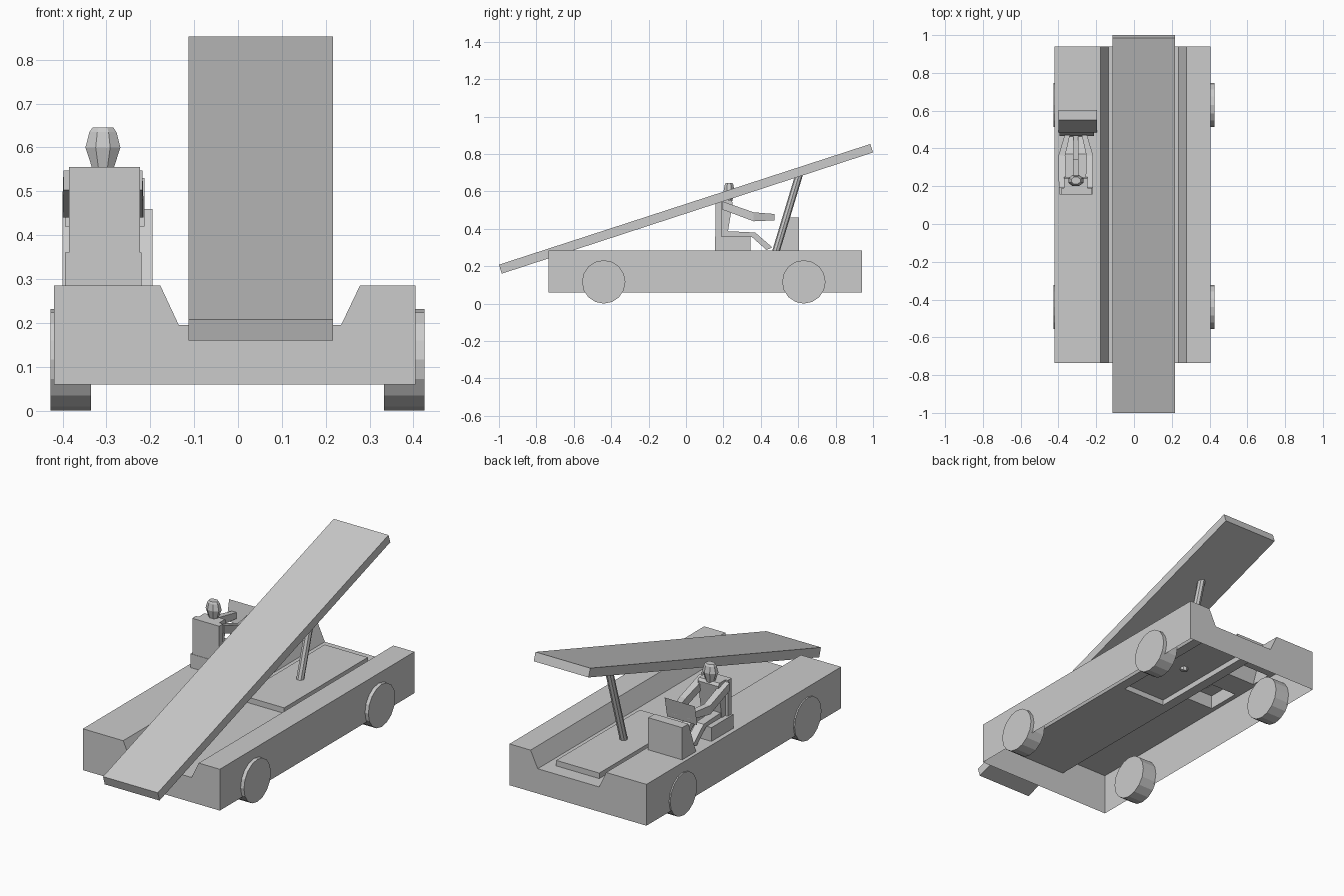
import bpy, bmesh, math
from mathutils import Vector, Matrix

if "Cube" in bpy.data.objects:
    bpy.data.objects.remove(bpy.data.objects["Cube"])


def finish(name, bm, open_bottom=False):
    bmesh.ops.recalc_face_normals(bm, faces=bm.faces)
    if open_bottom:
        under = [f for f in bm.faces if f.normal.z < -0.9]
        bmesh.ops.delete(bm, geom=under, context='FACES')
    me = bpy.data.meshes.new(name)
    bm.to_mesh(me)
    bm.free()
    ob = bpy.data.objects.new(name, me)
    bpy.context.collection.objects.link(ob)
    return ob


def loft(bm, rings):
    """Skin a list of equal-length point rings and cap both ends."""
    vs = [[bm.verts.new(p) for p in r] for r in rings]
    n = len(vs[0])
    for a, b in zip(vs, vs[1:]):
        for i in range(n):
            j = (i + 1) % n
            bm.faces.new((a[i], a[j], b[j], b[i]))
    bm.faces.new(vs[0])
    bm.faces.new(vs[-1])


def prism(name, profile, x0, x1, open_bottom=False):
    """Extrude a (y, z) profile from x0 to x1."""
    bm = bmesh.new()
    loft(bm, [[(x, y, z) for y, z in profile] for x in (x0, x1)])
    return finish(name, bm, open_bottom)


def rect(y0, y1, z0, z1):
    return [(y0, z0), (y1, z0), (y1, z1), (y0, z1)]


def limb(name, points, sizes):
    """Square-section limb along points running in +y; sizes = (half x, half z)."""
    bm = bmesh.new()
    loft(bm, [[(x + sx * w, y, z + sz * h)
               for sx, sz in ((-1, -1), (1, -1), (1, 1), (-1, 1))]
              for (x, y, z), (w, h) in zip(points, sizes)])
    return finish(name, bm)


def cut_hole(bm, x0, x1, y0, y1):
    """Open a rectangle in the upward faces of the body shell."""
    for co, no in (((x0, 0, 0), (1, 0, 0)), ((x1, 0, 0), (1, 0, 0)),
                   ((0, y0, 0), (0, 1, 0)), ((0, y1, 0), (0, 1, 0))):
        bmesh.ops.bisect_plane(bm, geom=bm.verts[:] + bm.edges[:] + bm.faces[:],
                               plane_co=co, plane_no=no)
    inside = []
    for f in bm.faces:
        c = f.calc_center_median()
        if f.normal.z > 0.9 and x0 < c.x < x1 and y0 < c.y < y1:
            inside.append(f)
    bmesh.ops.delete(bm, geom=inside, context='FACES')


# Body: channelled shell, open underneath, open below each raised box
outline = [(-.42, .06), (.405, .06), (.405, .285), (.278, .285), (.235, .195),
           (-.135, .195), (-.177, .285), (-.42, .285)]
bm = bmesh.new()
loft(bm, [[(x, y, z) for x, z in outline] for y in (-.735, .94)])
bmesh.ops.recalc_face_normals(bm, faces=bm.faces)
for hole in ((-.08, .18, .14, .86), (-.395, -.22, .155, .345), (-.4, -.195, .485, .604)):
    cut_hole(bm, *hole)
finish("body", bm, True)

# Raised plate in the channel, seat and control console
prism("channel_plate", rect(.14, .86, .195, .225), -.08, .18, True)
prism("seat_base", rect(.155, .345, .285, .36), -.395, -.22, True)
prism("seat_back", rect(.157, .19, .36, .555), -.385, -.223)
prism("console", [(.485, .285), (.604, .285), (.604, .46), (.55, .46)], -.4, -.195, True)

# Thin control panel in front of the driver
bm = bmesh.new()
bm.faces.new([bm.verts.new(p) for p in ((-.395, .467, .42), (-.213, .467, .42),
                                        (-.213, .488, .53), (-.395, .488, .53))])
finish("control_panel", bm)

# Sloping ramp
prism("ramp", [(-1, .208), (-.985, .16), (1, .808), (.985, .853)], -.113, .217)

# Leaning support post
lo, hi = Vector((.05, .46, .21)), Vector((.05, .605, .69))
bm = bmesh.new()
bmesh.ops.create_cone(bm, cap_ends=True, segments=8, radius1=.02, radius2=.02,
                      depth=(hi - lo).length)
turn = (hi - lo).to_track_quat('Z', 'Y').to_matrix().to_4x4()
bm.transform(Matrix.Translation((lo + hi) / 2) @ turn)
finish("support_post", bm)

# Wheels
for side, x in (("left", -.381), ("right", .379)):
    for end, y in (("front", -.44), ("rear", .63)):
        bm = bmesh.new()
        bmesh.ops.create_cone(bm, cap_ends=True, segments=16, radius1=.116,
                              radius2=.116, depth=.092)
        bm.transform(Matrix.Translation((x, y, .116)) @ Matrix.Rotation(math.pi / 2, 4, 'Y'))
        finish(f"wheel_{end}_{side}", bm)

# Driver: torso, head, then mirrored arms and legs
cx = -.308
prism("driver_torso", [(.19, .36), (.22, .36), (.25, .54), (.24, .555), (.19, .555)],
      cx - .062, cx + .062)
bm = bmesh.new()
loft(bm, [[(cx + r * 1.08 * math.cos(a), .23 + r * .8 * math.sin(a), z)
           for a in (math.radians(22.5 + 45 * i) for i in range(8))]
          for z, r in ((.545, .022), (.60, .04), (.635, .031), (.645, .024))])
finish("driver_head", bm)
leg = [(.2, .358), (.352, .356), (.43, .287), (.462, .3), (.37, .38), (.2, .388)]
for side, s in (("left", -1), ("right", 1)):
    limb(f"driver_arm_{side}",
         [(cx + s * .07, .193, .525), (cx + s * .074, .362, .464), (cx + s * .045, .472, .462)],
         [(.02, .022), (.018, .024), (.014, .017)])
    prism(f"driver_leg_{side}", leg, cx + s * .012, cx + s * .058)
